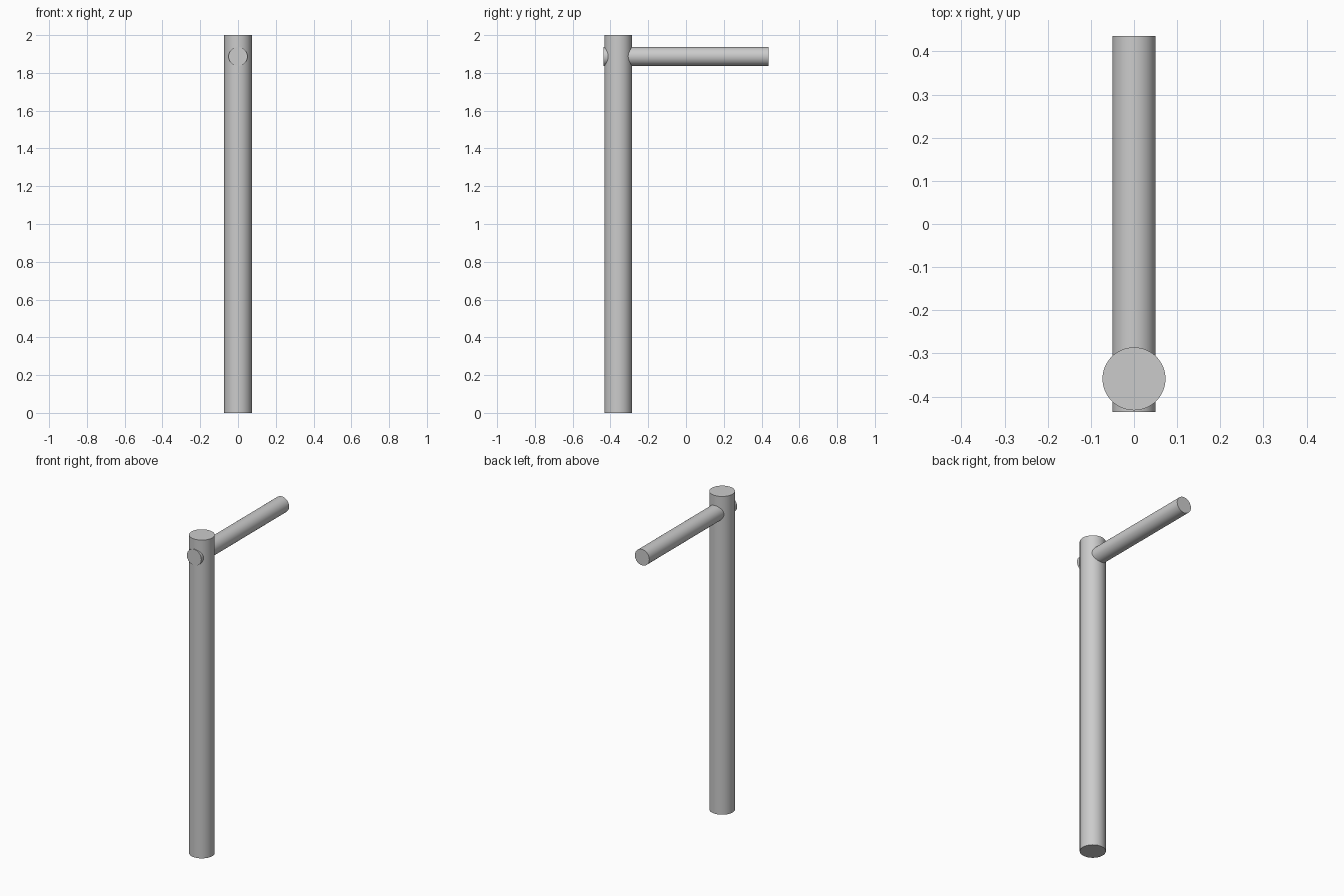
import bpy
import math

default_cube = bpy.data.objects.get("Cube")
if default_cube:
    bpy.data.objects.remove(default_cube, do_unlink=True)

# Single plain grey finish
grey = bpy.data.materials.new("light_grey")
grey.use_nodes = True
colour = (0.6, 0.6, 0.6, 1)
grey.diffuse_color = colour
grey.node_tree.nodes["Principled BSDF"].inputs["Base Color"].default_value = colour


def rod(name, radius, length, centre, tilt=0):
    bpy.ops.mesh.primitive_cylinder_add(
        vertices=64, radius=radius, depth=length,
        location=centre, rotation=(tilt, 0, 0))
    obj = bpy.context.object
    obj.name = name
    obj.data.materials.append(grey)
    bpy.ops.object.shade_smooth_by_angle(angle=math.radians(30))
    return obj


# Upright post
rod("post", 0.073, 2.0, (0, -0.359, 1.0))

# Horizontal arm passing through the top of the post
rod("arm", 0.05, 0.872, (0, 0, 1.887), math.pi / 2)
